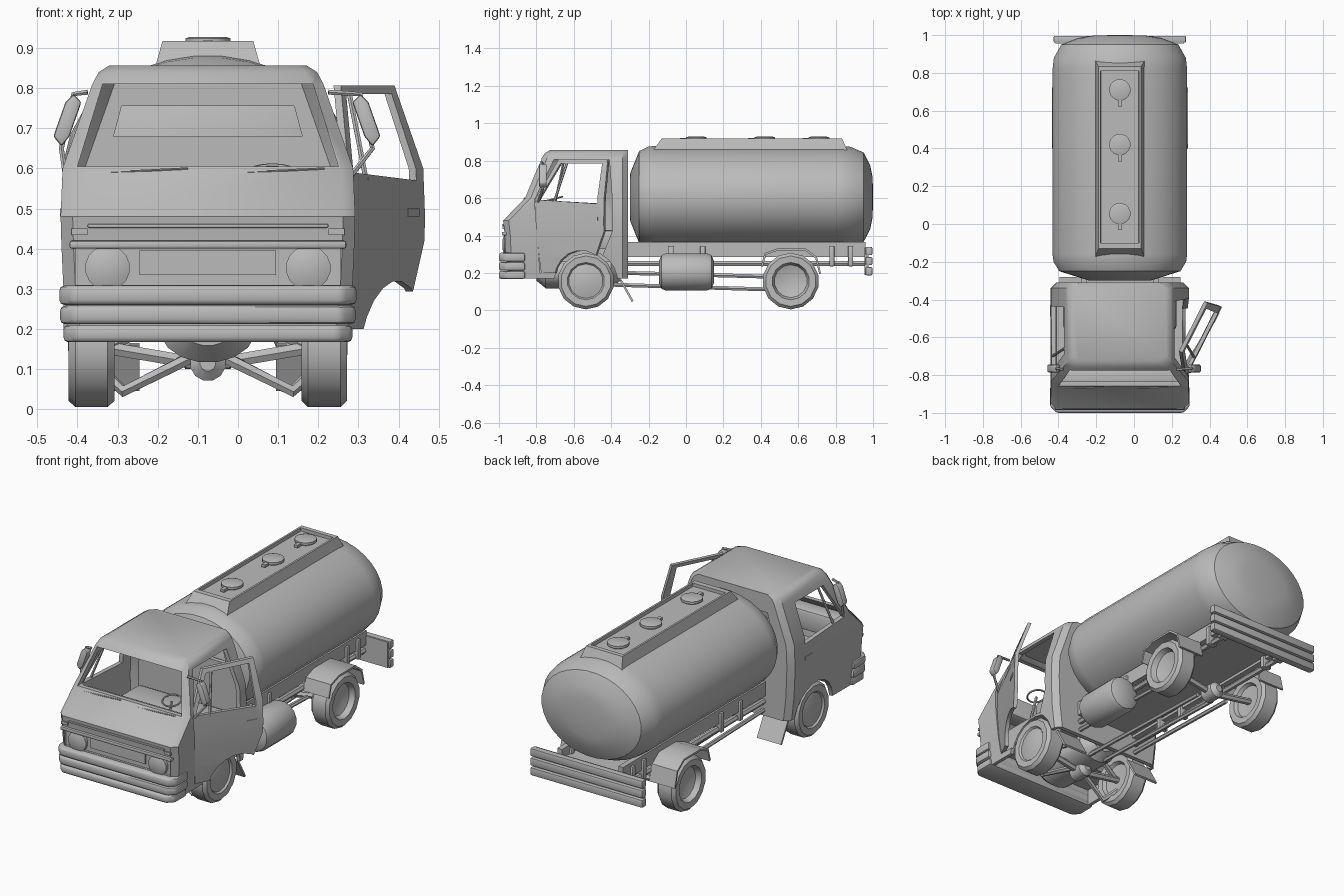
import bpy, bmesh, math
from mathutils import Matrix, Vector

if "Cube" in bpy.data.objects:
    bpy.data.objects.remove(bpy.data.objects["Cube"])

CX = -0.075          # centre line of the truck
SIDES = (-1, 1)
parts = []


def side_name(s):
    return "left" if s > 0 else "right"


def loft(name, rings):
    """Skin a list of equal rings and cap both ends."""
    n = len(rings[0])
    verts = [v for ring in rings for v in ring]
    faces = [(k * n + i, k * n + (i + 1) % n, (k + 1) * n + (i + 1) % n, (k + 1) * n + i)
             for k in range(len(rings) - 1) for i in range(n)]
    faces += [tuple(range(n)), tuple(range(len(verts) - n, len(verts)))]
    mesh = bpy.data.meshes.new(name)
    mesh.from_pydata(verts, [], faces)
    bm = bmesh.new()
    bm.from_mesh(mesh)
    bmesh.ops.recalc_face_normals(bm, faces=bm.faces)
    bm.to_mesh(mesh)
    bm.free()
    ob = bpy.data.objects.new(name, mesh)
    bpy.context.collection.objects.link(ob)
    parts.append(ob)
    return ob


def prism(name, pts, axis, lo, hi):
    def place(v, a, b):
        return {"x": (v, a, b), "y": (a, v, b), "z": (a, b, v)}[axis]
    return loft(name, [[place(v, a, b) for a, b in pts] for v in (lo, hi)])


def box(name, x, y, z, bevel=0):
    pts = [(x[0], y[0]), (x[1], y[0]), (x[1], y[1]), (x[0], y[1])]
    ob = prism(name, pts, "z", *z)
    return soften(ob, bevel) if bevel else ob


def lathe(name, centre, axis, profile, seg, sx=1, sy=1):
    """Rings from (distance along axis, radius) pairs."""
    rings = []
    for d, r in profile:
        ring = []
        for i in range(seg):
            t = 2 * math.pi * (i + 0.5) / seg
            a, b = r * sx * math.cos(t), r * sy * math.sin(t)
            off = {"x": (d, a, b), "y": (a, d, b), "z": (a, b, d)}[axis]
            ring.append(Vector(centre) + Vector(off))
        rings.append(ring)
    return loft(name, rings)


def tube(name, pts, r):
    cu = bpy.data.curves.new(name, "CURVE")
    cu.dimensions, cu.bevel_depth, cu.bevel_resolution, cu.use_fill_caps = "3D", r, 1, True
    sp = cu.splines.new("POLY")
    sp.points.add(len(pts) - 1)
    for p, co in zip(sp.points, pts):
        p.co = (*co, 1)
    ob = bpy.data.objects.new(name, cu)
    bpy.context.collection.objects.link(ob)
    select([ob])
    bpy.ops.object.convert(target="MESH")
    parts.append(bpy.context.object)
    return bpy.context.object


def select(obs):
    bpy.ops.object.select_all(action="DESELECT")
    for ob in obs:
        ob.select_set(True)
    bpy.context.view_layer.objects.active = obs[0]


def soften(ob, width):
    m = ob.modifiers.new("Bevel", "BEVEL")
    m.width, m.segments = width, 2
    select([ob])
    bpy.ops.object.modifier_apply(modifier=m.name)
    return ob


def boolean(ob, cutter, op="DIFFERENCE"):
    m = ob.modifiers.new("Cut", "BOOLEAN")
    m.operation, m.object, m.solver = op, cutter, "EXACT"
    select([ob])
    bpy.ops.object.modifier_apply(modifier=m.name)
    parts.remove(cutter)
    bpy.data.objects.remove(cutter)


# Cab shell: height, front y, half width
LEVELS = [(0.17, -0.95, 0.345), (0.30, -0.965, 0.36), (0.41, -0.97, 0.365), (0.48, -0.978, 0.367),
          (0.60, -0.86, 0.362), (0.81, -0.775, 0.288), (0.84, -0.755, 0.272), (0.857, -0.725, 0.245)]
TOP = [(0.832, -0.755, 0.272)]


def cab_solid(name, levels, inset=0.0):
    rings, c = [], 0.03
    for z, yf, hw in levels:
        f, b, w = yf + inset, -0.31 - inset, hw - inset
        half = [(w - c, f), (w, f + c), (w, b - c), (w - c, b)]
        ring = half + [(-x, y) for x, y in reversed(half)]
        rings.append([(CX + x, y, z) for x, y in ring])
    return loft(name, rings)


def arch_cutter(s):
    return lathe("cutter", (CX + s * 0.32, -0.535, 0.15), "x", [(-0.12, 0.17), (0.12, 0.17)], 20)


def window_cutter(lo, hi):
    return prism("cutter", [(-0.785, 0.59), (-0.69, 0.785), (-0.44, 0.785), (-0.435, 0.57)], "x", lo, hi)


def door_prism(bottom, lo):
    rear = max(bottom, 0.285)
    return prism("cutter", [(-0.78, bottom), (-0.81, 0.59), (-0.705, 0.807), (-0.41, 0.807), (-0.395, 0.6),
                            (-0.395, 0.42), (-0.45, rear), (-0.5, bottom)], "x", CX + lo, CX + 0.5)


cab = cab_solid("cab_shell", LEVELS)
boolean(cab, cab_solid("cutter", [(0.33, -0.965, 0.36)] + LEVELS[2:-2] + TOP, 0.025))
boolean(cab, box("cutter", (CX - 0.325, CX + 0.325), (-0.86, -0.335), (0.1, 0.26)))
boolean(cab, prism("cutter", [(CX - 0.325, 0.605), (CX + 0.325, 0.605), (CX + 0.262, 0.81), (CX - 0.262, 0.81)],
                   "y", -1.1, -0.6))
boolean(cab, prism("cutter", [(CX - 0.235, 0.68), (CX + 0.235, 0.68), (CX + 0.215, 0.755), (CX - 0.215, 0.755)],
                   "y", -0.4, -0.2))
boolean(cab, box("cutter", (CX - 0.33, CX + 0.33), (-1.1, -0.953), (0.31, 0.405)))
boolean(cab, window_cutter(CX - 0.6, CX - 0.1))
for s in SIDES:
    boolean(cab, arch_cutter(s))
for bottom, lo in ((0.335, 0.1), (0.2, 0.333)):
    boolean(cab, door_prism(bottom, lo))

# Open left door, cut from the same skin and swung on its hinge
door = cab_solid("open_door", LEVELS)
boolean(door, cab_solid("cutter", [(0.1, -0.95, 0.345)] + LEVELS[:-2] + TOP, 0.02))
boolean(door, door_prism(0.2, 0.1), "INTERSECT")
boolean(door, window_cutter(CX + 0.1, CX + 0.6))
boolean(door, arch_cutter(1))
HINGE = Vector((0.285, -0.78, 0))
swing = Matrix.Translation(HINGE) @ Matrix.Rotation(math.radians(-27), 4, "Z") @ Matrix.Translation(-HINGE)
door.data.transform(swing)
for s in SIDES:
    n = side_name(s)
    x = CX + s * 0.364
    fittings = [box("door_handle_" + n, (x - 0.005, x + 0.005), (-0.49, -0.43), (0.48, 0.5)),
                tube("vent_bar_" + n, [(CX + s * 0.287, -0.655, 0.79), (CX + s * 0.358, -0.7, 0.57)], 0.007)]
    if s > 0:
        for ob in fittings:
            ob.data.transform(swing)

# Cab interior
box("dashboard", (CX - 0.33, CX + 0.33), (-0.86, -0.76), (0.46, 0.575), 0.015)
box("bench_seat", (CX - 0.3, CX + 0.3), (-0.56, -0.345), (0.32, 0.43), 0.02)
bpy.ops.mesh.primitive_torus_add(location=(0.085, -0.71, 0.595), rotation=(0.25, 0, 0), major_radius=0.05,
                                 minor_radius=0.005, major_segments=20, minor_segments=6)
bpy.context.object.name = "steering_wheel"
parts.append(bpy.context.object)
tube("steering_column", [(0.085, -0.71, 0.59), (0.085, -0.78, 0.4)], 0.008)

# Nose: bumper bands, lamps, grille, lip
for name, z0, z1, w in (("upper", 0.26, 0.308, 0.37), ("middle", 0.212, 0.258, 0.368), ("lower", 0.167, 0.21, 0.36)):
    half = [(w, -0.86), (w, -0.965), (w - 0.035, -1.0)]
    pts = [(CX + x, y) for x, y in half] + [(CX - x, y) for x, y in reversed(half)]
    soften(prism("bumper_" + name, pts, "z", z0, z1), 0.012)
box("grille", (CX - 0.17, CX + 0.17), (-0.962, -0.95), (0.335, 0.395))
box("hood_lip", (CX - 0.345, CX + 0.345), (-0.985, -0.95), (0.4, 0.42), 0.006)
box("hood_crease", (CX - 0.3, CX + 0.3), (-0.983, -0.96), (0.452, 0.462), 0.004)
for s in SIDES:
    n = side_name(s)
    lathe("headlight_" + n, (CX + s * 0.25, -0.95, 0.352), "y", [(0, 0.056), (-0.02, 0.056), (-0.03, 0.03)], 16)
    x = CX + s * 0.32
    box("turn_signal_" + n, (x - 0.02, x + 0.02), (-0.982, -0.96), (0.434, 0.45))
    tube("wiper_" + n, [(CX + s * 0.17 - 0.12, -0.868, 0.588), (CX + s * 0.17 + 0.12, -0.864, 0.6)], 0.003)
    # Mirrors on bent arms
    m = CX + s * 0.35 + (0.045 if s > 0 else 0)
    lean = -0.015 * s
    tube("mirror_arm_" + n, [(CX + s * 0.3, -0.77, 0.79), (m + lean, -0.765, 0.785), (m - lean, -0.765, 0.65),
                             (CX + s * 0.355, -0.79, 0.58)], 0.007)
    pts = [(m + lean - 0.02, 0.765), (m + lean, 0.785), (m + lean + 0.02, 0.765),
           (m - lean + 0.02, 0.68), (m - lean, 0.655), (m - lean - 0.02, 0.68)]
    soften(prism("mirror_" + n, pts, "y", -0.785, -0.745), 0.006)

# Tank with domed ends
PROFILE = [(-0.3, 0.1), (-0.298, 0.47), (-0.25, 0.9), (-0.2, 0.985), (-0.16, 1), (0.82, 1), (0.88, 0.98),
           (0.95, 0.87), (0.985, 0.62), (0.997, 0.4), (1.0, 0.12)]
tank = lathe("tank", (CX, 0, 0.605), "y", PROFILE, 32, 0.358, 0.276)


# Walkway pan and filler hatches
def rect(w, y0, y1, z):
    return [(CX - w, y0, z), (CX + w, y0, z), (CX + w, y1, z), (CX - w, y1, z)]


loft("walkway", [rect(0.132, -0.18, 0.865, 0.85), rect(0.113, -0.13, 0.835, 0.918),
                 rect(0.102, -0.1, 0.81, 0.918), rect(0.1, -0.1, 0.81, 0.9)])
for i, y in enumerate((0.055, 0.42, 0.71)):
    lathe("hatch_%d" % i, (CX, y, 0), "z", [(0.88, 0.04), (0.908, 0.04), (0.91, 0.057), (0.924, 0.057), (0.928, 0.045)], 16)
    box("hatch_handle_%d" % i, (CX - 0.011, CX + 0.011), (y - 0.088, y - 0.04), (0.905, 0.92))

# Wheels, mudguards, flaps
TYRE = [(-0.03, 0.03), (-0.035, 0.09), (-0.055, 0.1), (-0.057, 0.135), (-0.04, 0.151), (0.04, 0.151),
        (0.057, 0.135), (0.055, 0.1)]
HUBS = {"front": [(0.045, 0.092), (0.055, 0.05), (0.058, 0.01)], "rear": [(0.025, 0.088), (0.012, 0.05), (0.01, 0.01)]}
for s in SIDES:
    n = side_name(s)
    for end, y in (("front", -0.535), ("rear", 0.56)):
        lathe("wheel_%s_%s" % (end, n), (CX + s * 0.29, y, 0.156), "x", [(s * d, r) for d, r in TYRE + HUBS[end]], 14)
    arc = [(-0.16, 0.08), (-0.14, 0.15), (-0.07, 0.175), (0.08, 0.175), (0.14, 0.13), (0.162, 0.04)]
    pts = [(0.56 + a, 0.156 + b) for a, b in arc] + [(0.56 + a * 0.94, 0.156 + b * 0.94) for a, b in reversed(arc)]
    prism("mudguard_" + n, pts, "x", CX + s * 0.2, CX + s * 0.36)
    prism("mud_flap_" + n, [(-0.355, 0.16), (-0.345, 0.165), (-0.28, 0.05), (-0.29, 0.045)], "x",
          CX + s * 0.17, CX + s * 0.32)
    # Frame rails, pipes, suspension arms
    r = CX + s * 0.19
    box("frame_rail_" + n, (r - 0.015, r + 0.015), (-0.33, 0.96), (0.285, 0.365))
    tube("lower_rail_" + n, [(r, -0.33, 0.25), (r, 0.96, 0.25)], 0.016)
    for i, y in enumerate((-0.08, 0.09, 0.78, 0.88)):
        box("tank_bracket_%s_%d" % (n, i), (r - 0.028, r + 0.028), (y - 0.014, y + 0.014), (0.235, 0.345), 0.006)
    tube("side_pipe_" + n, [(r, -0.33, 0.2), (r, 0.45, 0.18)], 0.012)
    tube("drive_pipe_" + n, [(CX + s * 0.05, -0.5, 0.14), (CX + s * 0.05, 0.5, 0.11)], 0.012)
    tube("lower_arm_" + n, [(CX + s * 0.04, -0.56, 0.13), (CX + s * 0.21, -0.6, 0.045), (CX + s * 0.27, -0.54, 0.1)], 0.016)
    tube("upper_arm_" + n, [(CX + s * 0.1, -0.5, 0.23), (CX + s * 0.26, -0.54, 0.15)], 0.016)

# Axles, engine belly, side fuel tank, deck
for end, y in (("front", -0.535), ("rear", 0.56)):
    tube(end + "_axle", [(CX - 0.27, y, 0.156), (CX, y, 0.11), (CX + 0.27, y, 0.156)], 0.018)
    lathe(end + "_differential", (CX, y, 0.115), "y", [(-0.06, 0.02), (-0.04, 0.045), (0.04, 0.045), (0.06, 0.02)], 12)
lathe("engine_belly", (CX, -0.6, 0.2), "y", [(-0.2, 0.06), (-0.15, 0.12), (0.2, 0.12), (0.25, 0.06)], 16, 1, 0.7)
lathe("fuel_tank", (CX + 0.255, 0, 0.205), "y", [(-0.145, 0.06), (-0.13, 0.092), (-0.11, 0.1), (0.115, 0.1),
                                                 (0.135, 0.092), (0.15, 0.06)], 16)
box("frame_deck", (CX - 0.19, CX + 0.19), (-0.33, 0.95), (0.3, 0.315))

# Rear board with slats
box("rear_board", (CX - 0.34, CX + 0.34), (0.955, 0.975), (0.19, 0.335))
for i, z in enumerate((0.187, 0.241, 0.295)):
    box("rear_slat_%d" % i, (CX - 0.35, CX + 0.35), (0.96, 0.996), (z, z + 0.044), 0.006)

# One grey paint and shading
grey = bpy.data.materials.new("plain_grey")
grey.use_nodes = True
grey.diffuse_color = (0.5, 0.5, 0.5, 1)
grey.node_tree.nodes["Principled BSDF"].inputs["Base Color"].default_value = (0.5, 0.5, 0.5, 1)
for ob in parts:
    ob.data.materials.clear()
    ob.data.materials.append(grey)
select(parts)
bpy.ops.object.shade_smooth_by_angle(angle=math.radians(38))
select([tank])
bpy.ops.object.shade_smooth_by_angle(angle=math.radians(80))
